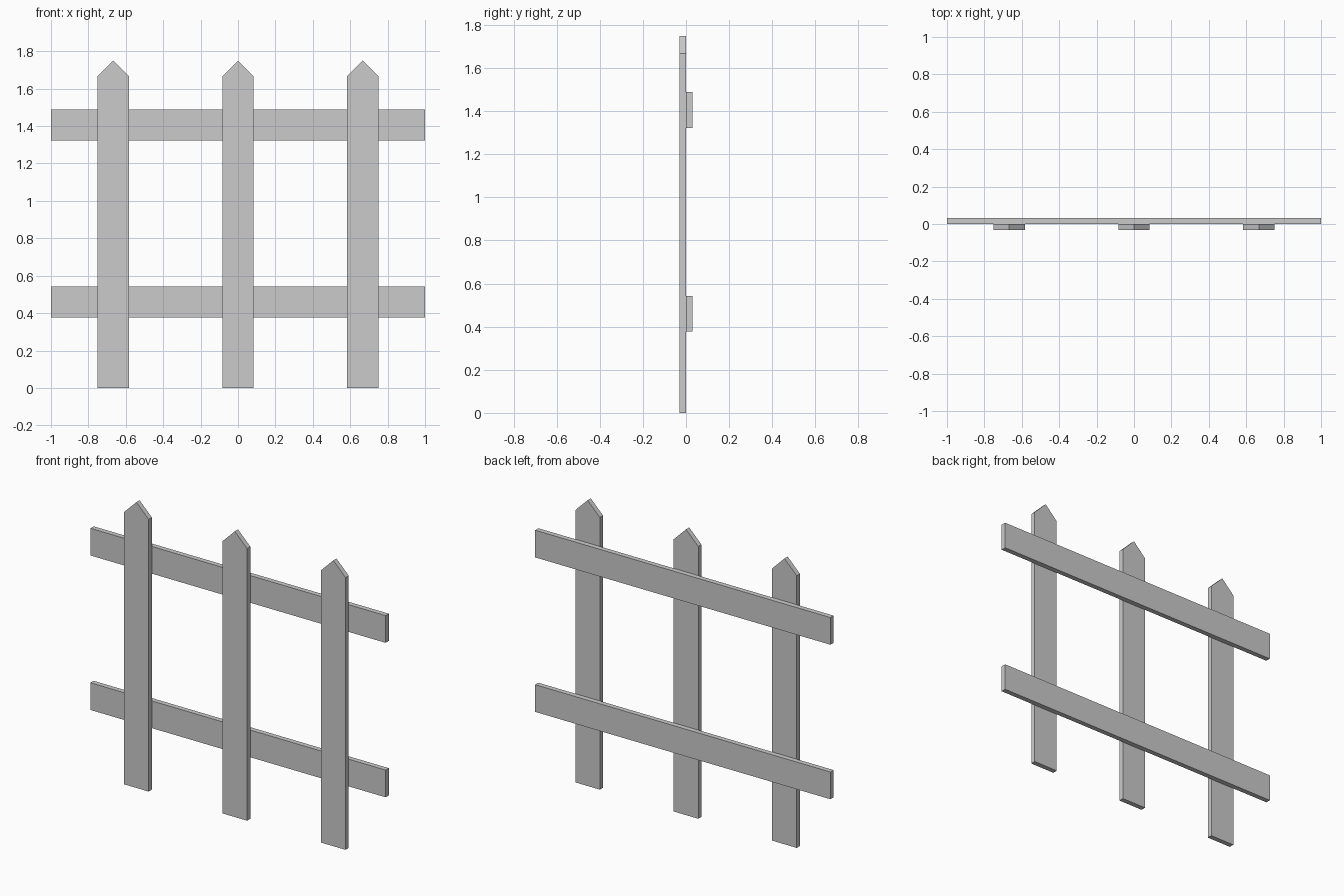
import bpy
import bmesh

if "Cube" in bpy.data.objects:
    bpy.data.objects.remove(bpy.data.objects["Cube"])

THICK = 0.031      # board thickness
HALF = 0.0833      # half board width


def board(name, profile, y_front):
    """Extrude an XZ outline into a board running back from y_front."""
    bm = bmesh.new()
    face = bm.faces.new([bm.verts.new((x, y_front, z)) for x, z in profile])
    ext = bmesh.ops.extrude_face_region(bm, geom=[face], use_keep_orig=True)
    moved = [v for v in ext["geom"] if isinstance(v, bmesh.types.BMVert)]
    bmesh.ops.translate(bm, verts=moved, vec=(0, THICK, 0))
    bmesh.ops.recalc_face_normals(bm, faces=bm.faces)
    mesh = bpy.data.meshes.new(name)
    bm.to_mesh(mesh)
    bm.free()
    obj = bpy.data.objects.new(name, mesh)
    bpy.context.collection.objects.link(obj)
    return obj


# Pointed pickets at the front
picket = [(-HALF, 0), (HALF, 0), (HALF, 1.667), (0, 1.75), (-HALF, 1.667)]
for side, x in (("left", -0.667), ("middle", 0), ("right", 0.667)):
    board(f"{side}_picket", picket, -THICK).location.x = x

# Horizontal rails behind the pickets
rail = [(-1, -HALF), (1, -HALF), (1, HALF), (-1, HALF)]
for level, z in (("lower", 0.46), ("upper", 1.406)):
    board(f"{level}_rail", rail, 0).location.z = z
